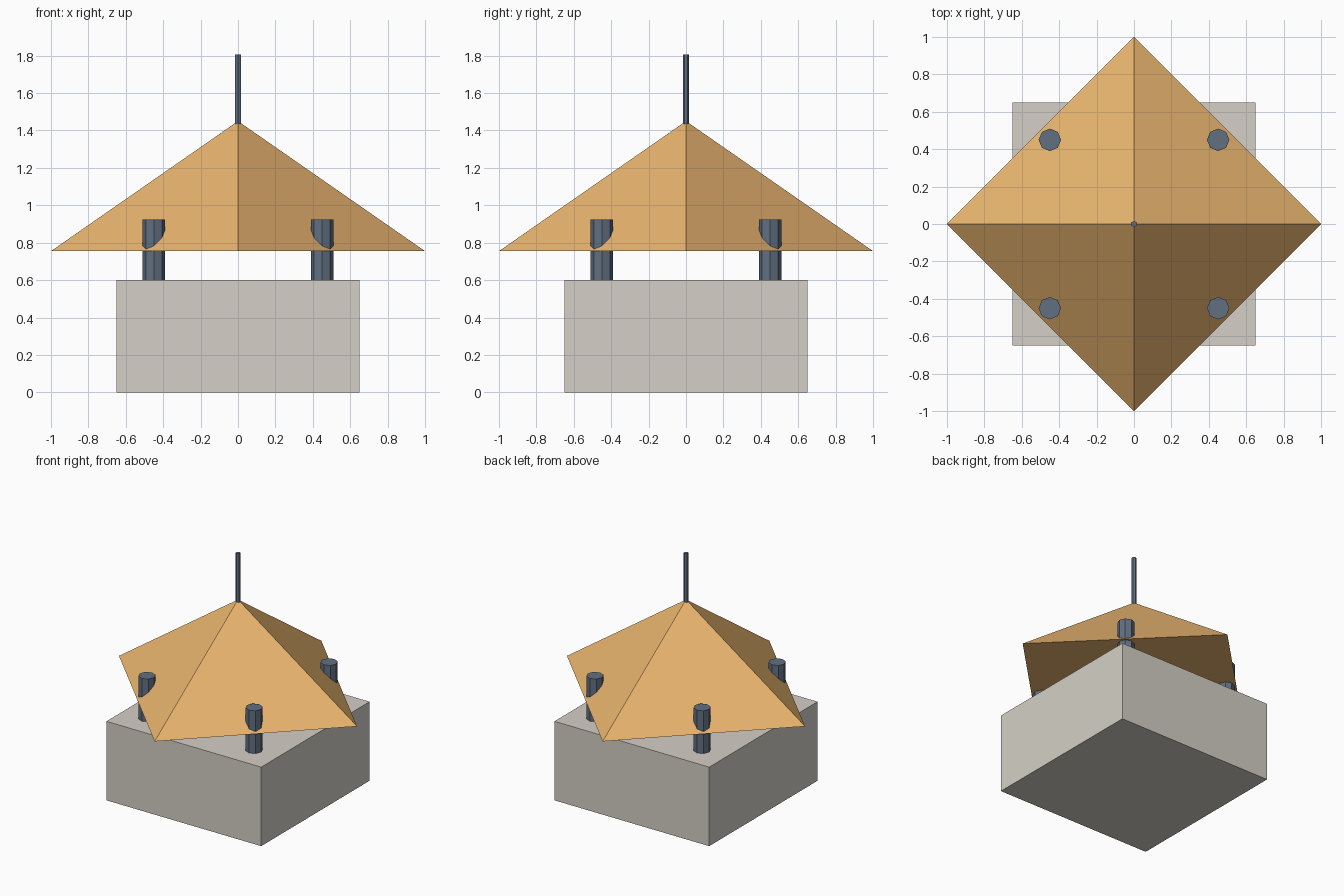
import bpy

if "Cube" in bpy.data.objects:
    bpy.data.objects.remove(bpy.data.objects["Cube"])


def material(name, rgb):
    mat = bpy.data.materials.new(name)
    mat.diffuse_color = (*rgb, 1)
    mat.use_nodes = True
    mat.node_tree.nodes["Principled BSDF"].inputs["Base Color"].default_value = mat.diffuse_color
    return mat


def finish(name, mat):
    obj = bpy.context.object
    obj.name = name
    obj.data.materials.append(mat)
    return obj


def post(name, sides, radius, x, y, z0, z1, mat):
    bpy.ops.mesh.primitive_cylinder_add(
        vertices=sides, radius=radius, depth=z1 - z0,
        location=(x, y, (z0 + z1) / 2))
    return finish(name, mat)


stone = material("stone", (0.66, 0.63, 0.57))
ochre = material("ochre", (0.82, 0.46, 0.16))
slate = material("slate", (0.12, 0.16, 0.22))

# Square base block
bpy.ops.mesh.primitive_cube_add(size=1, location=(0, 0, 0.3))
base = finish("base_block", stone)
base.scale = (1.3, 1.3, 0.6)

# Four-sided roof, turned 45 degrees to the base
Z_EAVES, Z_APEX = 0.755, 1.45
bpy.ops.mesh.primitive_cone_add(
    vertices=4, radius1=1, radius2=0, depth=Z_APEX - Z_EAVES,
    location=(0, 0, (Z_EAVES + Z_APEX) / 2))
finish("roof", ochre)

# Octagonal corner pillars poking through the roof
for side_y, row in ((-1, "front"), (1, "back")):
    for side_x, col in ((-1, "left"), (1, "right")):
        post(f"pillar_{row}_{col}", 8, 0.06,
             0.45 * side_x, 0.45 * side_y, 0.58, 0.925, slate)

# Thin mast on the roof peak
post("mast", 6, 0.017, 0, 0, 1.42, 1.805, slate)
